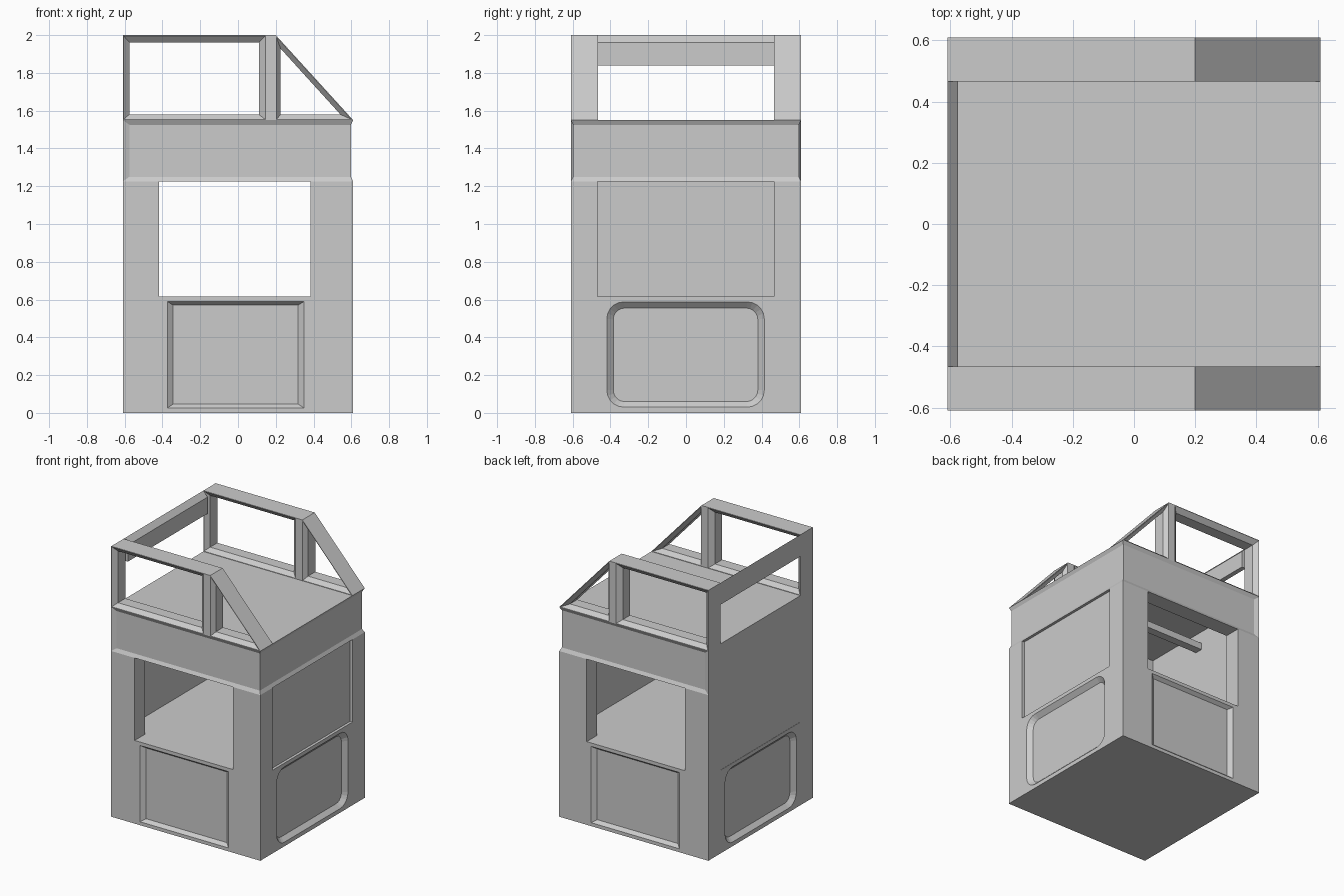
import bpy, bmesh, math

if "Cube" in bpy.data.objects:
    bpy.data.objects.remove(bpy.data.objects["Cube"])

def loft(name, rings):
    """Closed solid skinned through equal-length rings of points."""
    bm = bmesh.new()
    vr = [[bm.verts.new(p) for p in ring] for ring in rings]
    n = len(vr[0])
    for a, b in zip(vr, vr[1:]):
        for i in range(n):
            j = (i + 1) % n
            bm.faces.new((a[i], a[j], b[j], b[i]))
    bm.faces.new(vr[0])
    bm.faces.new(vr[-1])
    bmesh.ops.remove_doubles(bm, verts=bm.verts, dist=1e-5)
    bmesh.ops.recalc_face_normals(bm, faces=bm.faces)
    me = bpy.data.meshes.new(name)
    bm.to_mesh(me)
    bm.free()
    ob = bpy.data.objects.new(name, me)
    bpy.context.collection.objects.link(ob)
    return ob

def box(name, x0, x1, y0, y1, z0, z1):
    return loft(name, [[(x0, y0, z), (x1, y0, z), (x1, y1, z), (x0, y1, z)] for z in (z0, z1)])

def cut(ob, cutter):
    m = ob.modifiers.new("cut", 'BOOLEAN')
    m.operation, m.solver, m.object = 'DIFFERENCE', 'EXACT', cutter
    bpy.context.view_layer.objects.active = ob
    bpy.ops.object.modifier_apply(modifier=m.name)
    bpy.data.objects.remove(cutter)

def xz(profile, y):
    return [(x, y, z) for x, z in profile]

def yz(profile, x):
    return [(x, y, z) for y, z in profile]

def rect(a0, a1, b0, b1):
    return [(a0, b0), (a1, b0), (a1, b1), (a0, b1)]

def round_rect(a0, a1, b0, b1, r, seg=5):
    pts = []
    corners = [(a1 - r, b1 - r), (a0 + r, b1 - r), (a0 + r, b0 + r), (a1 - r, b0 + r)]
    for k, (ca, cb) in enumerate(corners):
        for i in range(seg + 1):
            t = math.pi / 2 * (k + i / seg)
            pts.append((ca + r * math.cos(t), cb + r * math.sin(t)))
    return pts

H, IN = 0.61, 0.597

# Booth body with a sunken band around front, right and back
def full(z):
    return [(-H, -H, z), (-H, -H, z), (H, -H, z), (H, H, z), (-H, H, z), (-H, H, z)]

def sunk(z):
    return [(-H, -H, z), (-.575, -IN, z), (IN, -IN, z), (IN, IN, z), (-.575, IN, z), (-H, H, z)]

def square(z):
    return [(-H, -H, z), (H, -H, z), (H, H, z), (-H, H, z)]

body = loft("booth_body", [full(0), full(1.225), sunk(1.25), sunk(1.525), full(1.55)])

# Interior room, see-through hatch and side windows
cut(body, box("room", -.58, .58, -.49, .49, .612, 1.52))
cut(body, box("hatch", -.418, .385, -.8, .8, .615, 1.225))
for s in (-1, 1):
    xs = sorted((s * .5, s * .8))
    cut(body, box("window_hole", *xs, -.468, .466, .615, 1.225))

# Sunken lower panels: square on front and back, rounded on the sides
for s in (-1, 1):
    outer, inner = rect(-.375, .35, .025, .59), rect(-.343, .318, .047, .57)
    cut(body, loft("panel_cut", [xz(outer, s * .7), xz(outer, s * .6105), xz(inner, s * .585)]))
    outer = round_rect(-.42, .415, .03, .588, .09)
    inner = round_rect(-.385, .38, .06, .555, .06)
    cut(body, loft("panel_cut", [yz(outer, s * .7), yz(outer, s * .6105), yz(inner, s * .58)]))

# Darker window panes
grey = bpy.data.materials.new("pane_grey")
grey.diffuse_color = (.56, .56, .56, 1)
grey.use_nodes = True
grey.node_tree.nodes["Principled BSDF"].inputs["Base Color"].default_value = grey.diffuse_color
for name, x0, x1 in (("right_pane", .579, .59), ("left_pane", -.608, -.579)):
    pane = box(name, x0, x1, -.468, .466, .615, 1.225)
    pane.data.materials.append(grey)

# Beam under the ceiling
box("ceiling_beam", -.58, .58, -.03, .03, 1.38, 1.43)

# Roof side frames with bevelled openings, mirrored front to back
frame = loft("roof_side_frame", [xz([(-H, 1.55), (H, 1.55), (.2, 2), (-H, 2)], y) for y in (-.61, -.466)])
holes = [
    (rect(-.607, .145, 1.553, 1.997), rect(-.575, .11, 1.58, 1.962)),
    ([(.203, 1.553), (.602, 1.553), (.203, 1.991)], [(.226, 1.58), (.542, 1.58), (.226, 1.928)]),
]
for outer, inner in holes:
    cut(frame, loft("frame_cut", [xz(outer, -.65), xz(outer, -.6105), xz(inner, -.58),
                                  xz(inner, -.496), xz(outer, -.4655), xz(outer, -.42)]))
m = frame.modifiers.new("mirror", 'MIRROR')
m.use_axis = (False, True, False)
m.use_clip = False

# Crossbar joining the two frames at the left end
bar = [(-H, 1.84), (-.575, 1.84), (-.575, 1.962), (-H, 2)]
loft("roof_crossbar", [xz(bar, -.466), xz(bar, .466)])
